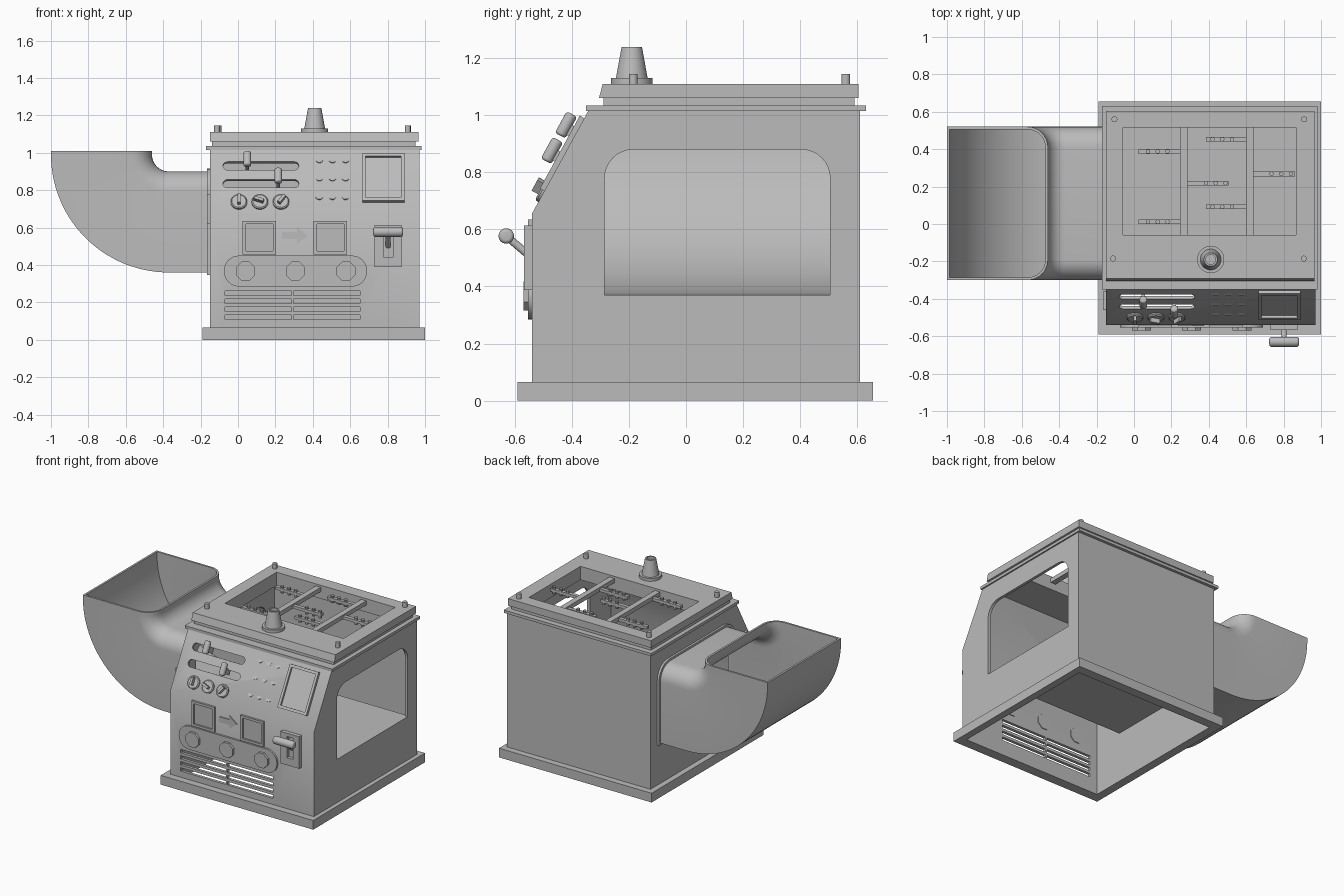
import bpy, bmesh
from math import sin, cos, pi, radians
from mathutils import Matrix, Vector

old = bpy.data.objects.get("Cube")
if old:
    bpy.data.objects.remove(old)

grey = bpy.data.materials.new("machine grey")
grey.use_nodes = True
grey.diffuse_color = (0.5, 0.5, 0.5, 1)
grey.node_tree.nodes["Principled BSDF"].inputs["Base Color"].default_value = (0.5, 0.5, 0.5, 1)


def frame(u, v, w, origin):
    m = Matrix((u, v, w)).transposed().to_4x4()
    m.translation = origin
    return m


# Working planes: (u, v) lie on the surface, w points out of it
SLOPE = Vector((0, 0.2, 0.365)).normalized()
TOP = Matrix()
FRONT = frame((1, 0, 0), (0, 0, 1), (0, -1, 0), (0, -0.54, 0))
SIDE = frame((0, 1, 0), (0, 0, 1), (1, 0, 0), (0, 0, 0))
SLANT = frame((1, 0, 0), SLOPE, (0, -SLOPE.z, SLOPE.y), (0, -0.54, 0.655))


def up(z):
    """Distance up the sloped panel for a height z."""
    return (z - 0.655) / SLOPE.z


def loft(name, loops, caps=True, cyclic=False):
    bm = bmesh.new()
    rows = [[bm.verts.new(p) for p in loop] for loop in loops]
    n = len(rows[0])
    pairs = list(zip(rows, rows[1:])) + ([(rows[-1], rows[0])] if cyclic else [])
    for a, b in pairs:
        for i in range(n):
            j = (i + 1) % n
            bm.faces.new((a[i], a[j], b[j], b[i]))
    if caps and not cyclic:
        bm.faces.new(rows[0])
        bm.faces.new(rows[-1])
    bmesh.ops.recalc_face_normals(bm, faces=bm.faces)
    mesh = bpy.data.meshes.new(name)
    bm.to_mesh(mesh)
    bm.free()
    mesh.materials.append(grey)
    ob = bpy.data.objects.new(name, mesh)
    bpy.context.collection.objects.link(ob)
    return ob


def rect(u0, u1, v0, v1, low=0, high=0, steps=8):
    """Rectangle with optional rounded low and high corners."""
    pts = []
    for k, (u, v, su, sv, r) in enumerate(((u0, v0, 1, 1, low), (u1, v0, -1, 1, low),
                                           (u1, v1, -1, -1, high), (u0, v1, 1, -1, high))):
        if r == 0:
            pts.append((u, v))
            continue
        for i in range(steps + 1):
            a = pi + (k + i / steps) * pi / 2
            pts.append((u + su * r + r * cos(a), v + sv * r + r * sin(a)))
    return pts


def circle(u, v, r, n=24):
    return [(u + r * cos((i + 0.5) * 2 * pi / n), v + r * sin((i + 0.5) * 2 * pi / n)) for i in range(n)]


def at(plane, outline, w):
    return [plane @ Vector((u, v, w)) for u, v in outline]


def prism(name, plane, outline, w0, w1):
    return loft(name, [at(plane, outline, w0), at(plane, outline, w1)])


def ring(name, plane, outer, inner, w0, w1):
    return loft(name, [at(plane, outer, w0), at(plane, outer, w1),
                       at(plane, inner, w1), at(plane, inner, w0)], cyclic=True)


def lathe(name, plane, u, v, profile, n=24):
    return loft(name, [at(plane, circle(u, v, r, n), w) for r, w in profile])


def pill(name, plane, half, r):
    """Rounded grip lying along w of the plane."""
    arc = [(r * (0.5 + 0.5 * sin(a)), half - 0.5 * r * (1 - cos(a))) for a in
           [i * pi / 12 for i in range(7)]]
    lathe(name, plane, 0, 0, [(p, -w) for p, w in arc] + [(p, w) for p, w in reversed(arc)])


# Body shell with a sloped upper front, open above and below
def body_level(z, y0, t):
    return at(TOP, rect(-0.15 + t, 0.97 - t, y0 + t, 0.61 - t), z)


levels = [(0.03, -0.54), (0.655, -0.54), (1.02, -0.34)]
body = loft("body_shell", [body_level(z, y, 0) for z, y in levels]
            + [body_level(z, y, 0.02) for z, y in reversed(levels)], cyclic=True)

# Openings in the body
cutters = [prism("cut_tunnel", SIDE, rect(-0.285, 0.505, 0.37, 0.88, 0, 0.1), -0.4, 1.2)]
for z in (0.93, 0.835):
    cutters.append(prism("cut_slider", SLANT, rect(-0.08, 0.325, up(z) - 0.025, up(z) + 0.025,
                                                   0.024, 0.024), -0.05, 0.05))
for z in (0.12, 0.163, 0.206, 0.249):
    for x in (-0.07, 0.298):
        cutters.append(prism("cut_vent", FRONT, rect(x, x + 0.355, z - 0.012, z + 0.012), -0.05, 0.05))
for c in cutters:
    mod = body.modifiers.new("cut", "BOOLEAN")
    mod.object, mod.solver = c, "EXACT"
bpy.context.view_layer.update()
cut_mesh = bpy.data.meshes.new_from_object(body.evaluated_get(bpy.context.evaluated_depsgraph_get()))
body.modifiers.clear()
body.data = cut_mesh
for c in cutters:
    bpy.data.objects.remove(c)

# Base, top flange, neck and lid
hole = rect(-0.06, 0.865, -0.06, 0.515)
ring("base_plinth", TOP, rect(-0.19, 1.0, -0.59, 0.655), rect(-0.13, 0.95, -0.52, 0.59), 0, 0.065)
ring("top_flange", TOP, rect(-0.17, 0.98, -0.35, 0.63), hole, 1.015, 1.035)
ring("lid_neck", TOP, rect(-0.14, 0.95, -0.29, 0.59), hole, 1.035, 1.06)
loft("lid_frame", [at(TOP, rect(-0.15, 0.965, -0.305, 0.605), 1.06),
                   at(TOP, rect(-0.15, 0.965, -0.292, 0.605), 1.11),
                   at(TOP, hole, 1.11), at(TOP, hole, 1.06)], cyclic=True)
for x, y in ((-0.105, 0.56), (0.91, 0.56), (-0.112, -0.185), (0.908, -0.185)):
    lathe("lid_bolt", TOP, x, y, [(0.016, 1.1), (0.016, 1.145)], 12)
lathe("beacon", TOP, 0.41, -0.19, [(0.073, 1.1), (0.073, 1.13), (0.056, 1.13),
                                  (0.036, 1.24), (0.026, 1.24), (0.026, 1.22)])

# Lid grille with pegged side bars
for x in (0.245, 0.6):
    prism("grille_bar", TOP, rect(x, x + 0.04, -0.07, 0.525), 1.065, 1.095)
for x, y, peg in ((0.025, 0.388, 0.055), (0.385, 0.453, 0.4), (0.285, 0.218, 0.365),
                  (0.385, 0.092, 0.4), (0.64, 0.268, 0.715), (0.025, 0.012, 0.055)):
    prism("peg_bar", TOP, rect(x, x + 0.22, y - 0.013, y + 0.013), 1.065, 1.085)
    for i in range(3):
        lathe("peg", TOP, x + (peg - x) + 0.02 + i * 0.052, y, [(0.012, 1.05), (0.012, 1.1)], 10)

# Bent side duct, its collar and the tunnel floor
def duct_run(t):
    section = rect(-0.3 + t, 0.52 - t, 0.09 + t, 0.63 - t, 0.11 - t, 0)
    cx, cz, steps = -0.37, 0.99, 28
    run = [[(-0.14, y, cz - r) for y, r in section]]
    for i in range(steps + 1):
        a = i / steps * pi / 2
        run.append([(cx - r * sin(a), y, cz - r * cos(a)) for y, r in section])
    run.append([(cx - r, y, 1.01) for y, r in section])
    return run


loft("side_duct", duct_run(0) + duct_run(0.014)[::-1], cyclic=True)
ring("duct_collar", SIDE, rect(-0.315, 0.535, 0.345, 0.915, 0, 0.115),
     rect(-0.29, 0.51, 0.37, 0.89, 0, 0.1), -0.165, -0.145)
prism("side_plate", SIDE, rect(-0.46, -0.36, 0.62, 0.78), -0.165, -0.14)
prism("tunnel_floor", TOP, rect(-0.15, 0.96, -0.3, 0.52), 0.35, 0.37)

# Sliders and dials on the sloped panel
for x, z in ((0.05, 0.945), (0.215, 0.855)):
    grip = SLANT @ Matrix.Translation((x, up(z), 0.045))
    pill("slider_grip", grip @ Matrix.Rotation(radians(90), 4, 'X'), 0.043, 0.021)
    prism("slider_stem", SLANT, rect(x - 0.01, x + 0.01, up(z) - 0.03, up(z) + 0.01), -0.03, 0.045)
for x, turn in ((0.005, 0), (0.117, 70), (0.23, -35)):
    spot = SLANT @ Matrix.Translation((x, up(0.735), 0)) @ Matrix.Rotation(radians(turn), 4, 'Z')
    lathe("dial", spot, 0, 0, [(0.044, -0.03), (0.044, 0.008), (0.038, 0.014)])
    prism("dial_pointer", spot, rect(-0.008, 0.008, -0.02, 0.032), 0.01, 0.04)

# Indicator lamps and display
for x in (0.435, 0.505, 0.575):
    for z in (0.962, 0.865, 0.765):
        spot = SLANT @ Matrix.Translation((x, up(z), -0.004)) @ Matrix.Rotation(radians(-14), 4, 'X')
        lathe("lamp", spot, 0, 0, [(0.02, -0.006), (0.02, 0.004)], 16)
ring("display_frame", SLANT, rect(0.665, 0.89, up(0.735), up(0.99)),
     rect(0.683, 0.872, up(0.752), up(0.973)), -0.01, 0.018)
prism("display_screen", SLANT, rect(0.68, 0.875, up(0.75), up(0.975)), -0.01, 0.004)

# Square frames and the arrow between them
for x in (0.025, 0.405):
    ring("square_frame", FRONT, rect(x, x + 0.178, 0.457, 0.635),
         rect(x + 0.017, x + 0.161, 0.474, 0.618), -0.01, 0.014)
    prism("square_pane", FRONT, rect(x + 0.015, x + 0.163, 0.472, 0.62), -0.01, 0.002)
prism("arrow", FRONT, [(0.235, 0.538), (0.315, 0.538), (0.315, 0.512), (0.373, 0.557),
                       (0.315, 0.602), (0.315, 0.576), (0.235, 0.576)], -0.002, 0.006)

# Button strip
prism("button_strip", FRONT, rect(-0.075, 0.69, 0.285, 0.45, 0.08, 0.08), -0.01, 0.013)
for x in (0.04, 0.307, 0.577):
    lathe("button", FRONT, x, 0.367, [(0.055, -0.025), (0.055, 0.03)], 8)

# Lever with slotted plate
ring("lever_plate", FRONT, rect(0.73, 0.875, 0.388, 0.613), rect(0.78, 0.828, 0.44, 0.59), -0.01, 0.028)
prism("lever_recess", FRONT, rect(0.77, 0.84, 0.43, 0.6), -0.01, 0.004)
pill("lever_grip", Matrix.Translation((0.803, -0.63, 0.577)) @ Matrix.Rotation(radians(90), 4, 'Y'),
     0.08, 0.027)
foot, head = Vector((0.803, -0.54, 0.5)), Vector((0.803, -0.63, 0.577))
stem = Matrix.Translation(foot) @ (head - foot).to_track_quat('Z', 'Y').to_matrix().to_4x4()
lathe("lever_stem", stem, 0, 0, [(0.014, 0), (0.014, (head - foot).length)], 12)

# Smooth the curved parts and keep hard edges
bpy.ops.object.select_all(action='DESELECT')
for ob in bpy.context.collection.objects:
    if ob.type == 'MESH':
        ob.select_set(True)
        bpy.context.view_layer.objects.active = ob
bpy.ops.object.shade_smooth_by_angle(angle=radians(32))
